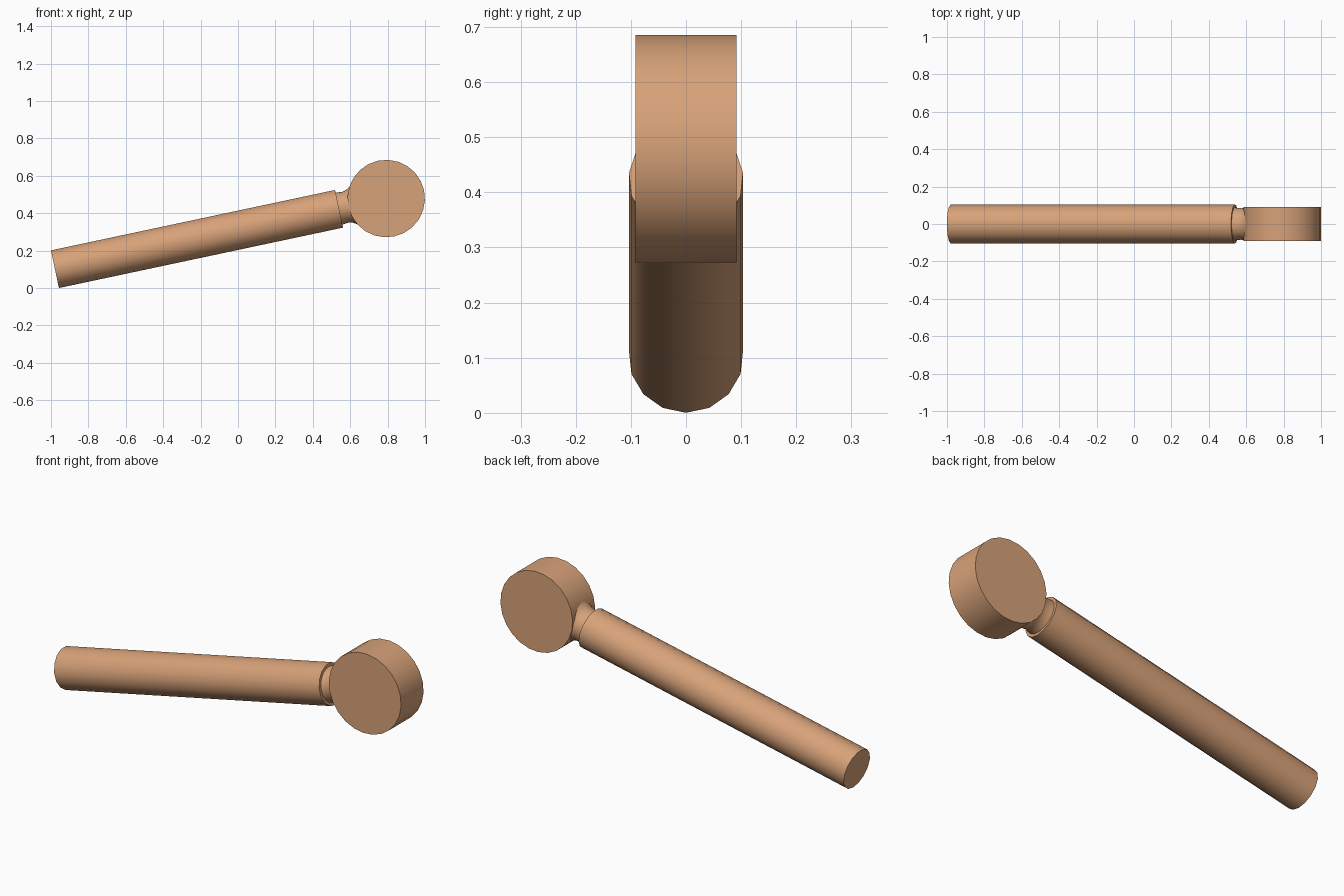
import bpy, bmesh, math
from mathutils import Matrix, Vector

if "Cube" in bpy.data.objects:
    bpy.data.objects.remove(bpy.data.objects["Cube"])

TILT = math.radians(12)
HANDLE_R, HEAD_R, HALF_W = 0.104, 0.207, 0.092
# Local axis along the handle: s runs to the head, t is "up" across it
FRAME = Matrix.Translation((-0.979, 0, 0.102)) @ Matrix.Rotation(-TILT, 4, 'Y')

tan = bpy.data.materials.new("tan")
tan.diffuse_color = (0.68, 0.36, 0.19, 1)
tan.use_nodes = True
tan.node_tree.nodes["Principled BSDF"].inputs["Base Color"].default_value = tan.diffuse_color


def loft(name, rings):
    """Closed solid through a list of equal-length point rings."""
    bm = bmesh.new()
    rows = [[bm.verts.new(FRAME @ Vector(p)) for p in ring] for ring in rings]
    n = len(rows[0])
    for a, b in zip(rows, rows[1:]):
        for i in range(n):
            j = (i + 1) % n
            bm.faces.new((a[i], a[j], b[j], b[i]))
    bm.faces.new(rows[0])
    bm.faces.new(rows[-1])
    bmesh.ops.recalc_face_normals(bm, faces=bm.faces)
    me = bpy.data.meshes.new(name)
    bm.to_mesh(me)
    bm.free()
    me.materials.append(tan)
    ob = bpy.data.objects.new(name, me)
    bpy.context.collection.objects.link(ob)
    bpy.ops.object.select_all(action='DESELECT')
    ob.select_set(True)
    bpy.context.view_layer.objects.active = ob
    bpy.ops.object.shade_smooth_by_angle(angle=math.radians(35))
    return ob


def ring(s, r, n, limit=9):
    """Circle around the handle axis, flattened at y = +-limit."""
    pts = []
    for i in range(n):
        a = 2 * math.pi * i / n
        y = max(-limit, min(limit, r * math.sin(a)))
        pts.append((s, y, -r * math.cos(a)))
    return pts


# Handle
loft("handle", [ring(0, HANDLE_R, 15), ring(1.553, HANDLE_R, 15)])

# Flared neck that widens into the head
profile = [(-0.02, 0.092), (0.012, 0.086), (0.036, 0.084), (0.056, 0.089),
           (0.075, 0.1), (0.092, 0.117)]
loft("neck", [ring(1.553 + s, r, 30, HALF_W - 0.001) for s, r in profile])

# Drum-shaped head, lying across the handle
SIDES = 24
circle = [(2 * math.pi * i / SIDES) for i in range(SIDES)]
loft("head", [[(1.811 + HEAD_R * math.cos(a), y, HEAD_R * math.sin(a)) for a in circle]
              for y in (-HALF_W, HALF_W)])
